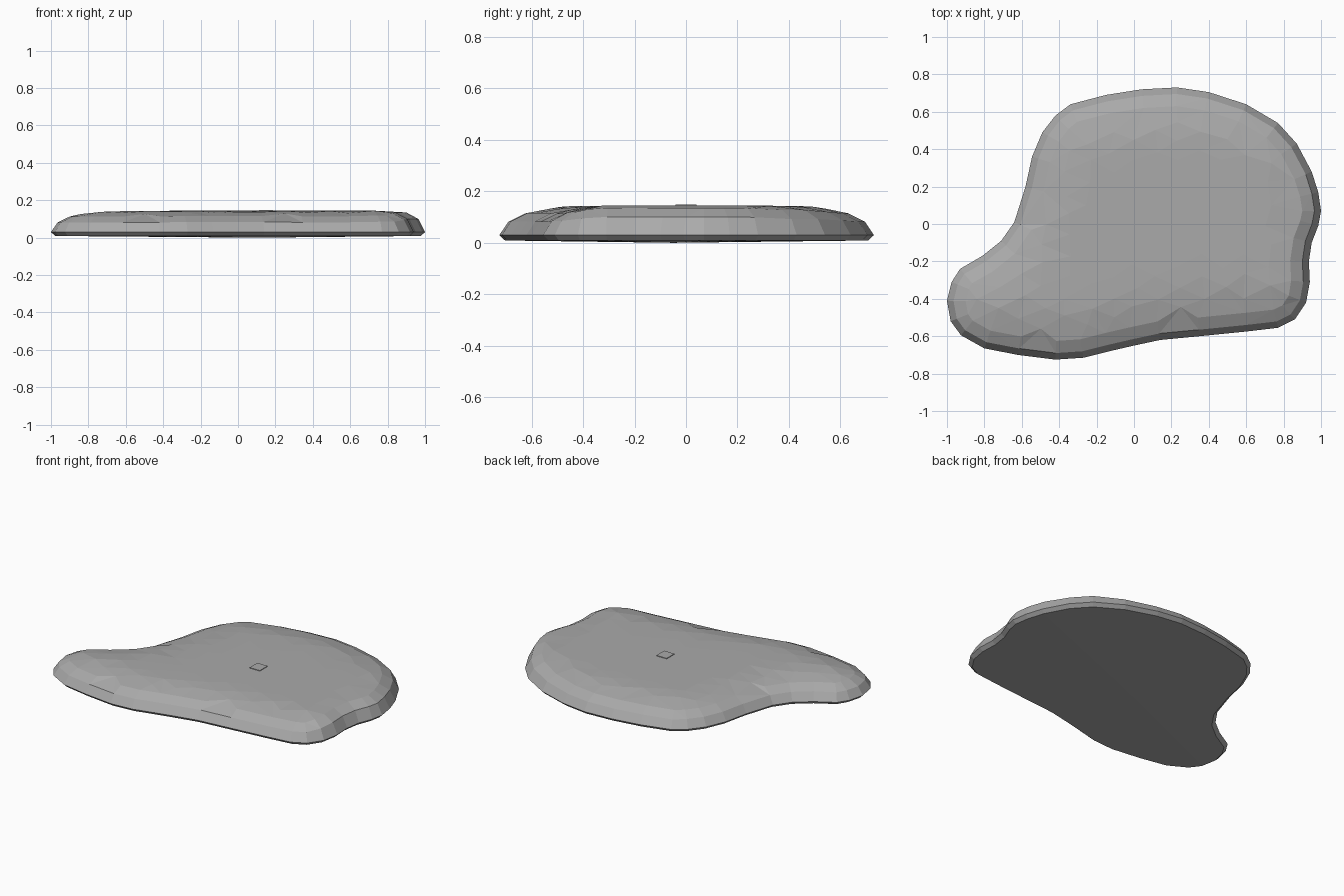
import bpy, bmesh, math, random
from mathutils import Vector, geometry

if "Cube" in bpy.data.objects:
    bpy.data.objects.remove(bpy.data.objects["Cube"])

random.seed(4)

# Plan outline, counter-clockwise
OUTLINE = [Vector(p) for p in [
    (-1, -.41), (-.98, -.52), (-.925, -.595), (-.8, -.665), (-.62, -.7), (-.42, -.725),
    (-.27, -.715), (-.13, -.68), (0, -.65), (.14, -.62), (.35, -.6), (.6, -.575),
    (.77, -.555), (.86, -.51), (.92, -.42), (.94, -.31), (.935, -.2), (.95, -.1),
    (.985, -.01), (1, .07), (.985, .17), (.95, .28), (.87, .43), (.77, .54), (.6, .64),
    (.4, .705), (.23, .73), (.04, .72), (-.15, .69), (-.34, .64), (-.42, .58),
    (-.49, .49), (-.545, .36), (-.58, .2), (-.64, .01), (-.71, -.09), (-.81, -.17),
    (-.93, -.24), (-.975, -.31)]]
N = len(OUTLINE)
PROFILE = [(0, .03), (.035, .082), (.1, .114), (.16, .128), (.25, .142), (.4, .144)]


def inset(d):
    """Outline moved inwards by d."""
    ring = []
    for i, p in enumerate(OUTLINE):
        t = (OUTLINE[(i + 1) % N] - OUTLINE[i - 1]).normalized()
        ring.append(p + Vector((-t.y, t.x)) * d)
    return ring


def edge_distance(p):
    """Distance to the outline (negative outside); shorter slope on the right."""
    best, inside = (9, None), False
    for i in range(N):
        a, b = OUTLINE[i], OUTLINE[(i + 1) % N]
        q, t = geometry.intersect_point_line(p, a, b)
        q = a.lerp(b, min(1, max(0, t)))
        best = min(best, ((p - q.to_2d()).length, i))
        if (a.y > p.y) != (b.y > p.y) and p.x < a.x + (p.y - a.y) * (b.x - a.x) / (b.y - a.y):
            inside = not inside
    d, i = best
    t = (OUTLINE[(i + 1) % N] - OUTLINE[i]).normalized()
    return (d if inside else -d), 1 + 1.1 * max(0, t.y) ** 2


def height(p):
    d, steep = edge_distance(p)
    d *= steep
    for (d0, z0), (d1, z1) in zip(PROFILE, PROFILE[1:]):
        if d <= d1:
            return z0 + (z1 - z0) * (d - d0) / (d1 - d0)
    return PROFILE[-1][1]


stone = bpy.data.materials.new("grey stone")
stone.diffuse_color = (.40, .40, .40, 1)
stone.use_nodes = True
stone.node_tree.nodes["Principled BSDF"].inputs["Base Color"].default_value = stone.diffuse_color


def make_object(name, bm):
    bmesh.ops.recalc_face_normals(bm, faces=bm.faces)
    mesh = bpy.data.meshes.new(name)
    bm.to_mesh(mesh)
    bm.free()
    mesh.materials.append(stone)
    obj = bpy.data.objects.new(name, mesh)
    bpy.context.collection.objects.link(obj)
    return obj


# Slab: underside, rim and steep shoulder
bm = bmesh.new()
shoulder = inset(.035)
rings = [[bm.verts.new((p.x, p.y, z)) for p in ring] for ring, z in
         ((inset(.022), .009), (OUTLINE, .03))]

# Domed top: shoulder, slope ring and scattered middle points
points = shoulder + [p for p in inset(.1) if edge_distance(p)[0] > .085]
for i in range(-8, 9):
    for j in range(-6, 7):
        p = Vector((i * .12 + random.uniform(-.02, .02),
                    j * .11 + (i % 2) * .05 + random.uniform(-.015, .015)))
        if edge_distance(p)[0] > .15:
            points.append(p)
co, _, faces, *_ = geometry.delaunay_2d_cdt(
    points, [(i, (i + 1) % N) for i in range(N)], [list(range(N))], 1, 1e-5)
top = [bm.verts.new((p.x, p.y, height(p))) for p in co]
for f in faces:
    bm.faces.new([top[i] for i in f])

rings.append(top[:N])
for low, high in zip(rings, rings[1:]):
    for i in range(N):
        k = (i + 1) % N
        bm.faces.new((low[i], low[k], high[k], high[i]))
base = bm.verts.new((.1, -.05, 0))
for i in range(N):
    bm.faces.new((base, rings[0][(i + 1) % N], rings[0][i]))
make_object("rock_slab", bm)

# Small square block on the top
bm = bmesh.new()
bmesh.ops.create_cube(bm, size=1)
bmesh.ops.scale(bm, vec=(.075, .08, .05), verts=bm.verts)
bmesh.ops.translate(bm, vec=(.15, 0, .123), verts=bm.verts)
make_object("top_block", bm)
